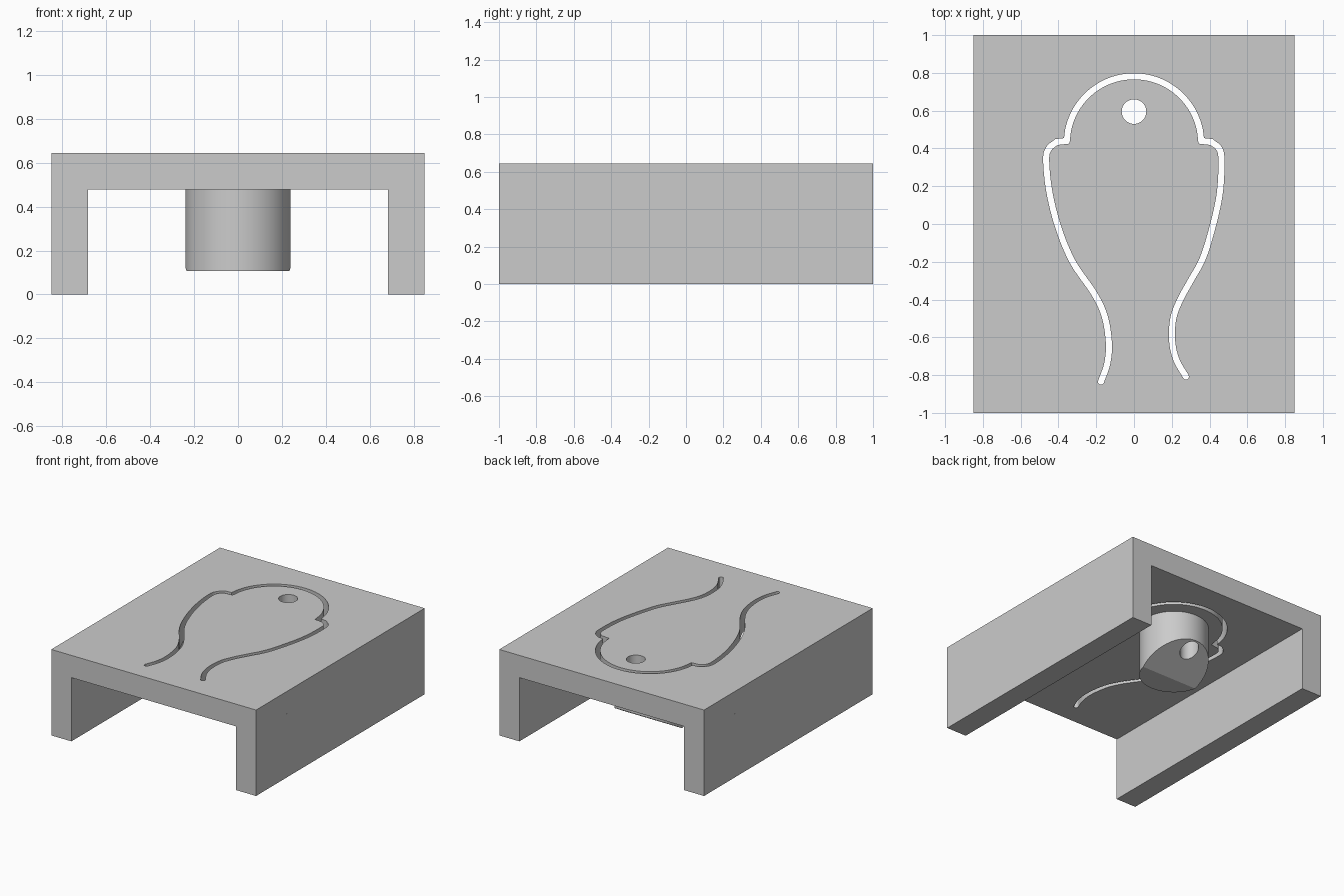
import bpy, bmesh, math
from mathutils import Vector, Matrix

if "Cube" in bpy.data.objects:
    bpy.data.objects.remove(bpy.data.objects["Cube"], do_unlink=True)

HALF_W, HALF_L, HEIGHT = 0.85, 1.0, 0.645
WALL, UNDERSIDE = 0.167, 0.478
BOSS_BOTTOM, SLANT_START, SLANT = 0.107, 0.38, math.tan(math.radians(30))
SLOT_HALF = 0.016

grey = bpy.data.materials.new("plain_grey")
grey.use_nodes = True
COLOUR = (0.6, 0.6, 0.6, 1)
grey.diffuse_color = COLOUR
grey.node_tree.nodes["Principled BSDF"].inputs["Base Color"].default_value = COLOUR


def make_object(name, bm):
    bmesh.ops.recalc_face_normals(bm, faces=bm.faces[:])
    mesh = bpy.data.meshes.new(name)
    bm.to_mesh(mesh)
    bm.free()
    mesh.materials.append(grey)
    obj = bpy.data.objects.new(name, mesh)
    bpy.context.collection.objects.link(obj)
    bpy.ops.object.select_all(action='DESELECT')
    obj.select_set(True)
    bpy.context.view_layer.objects.active = obj
    bpy.ops.object.shade_smooth_by_angle(angle=math.radians(25))


def circle(radius, y, sides):
    return [Vector((radius * math.cos(a), y + radius * math.sin(a)))
            for a in (2 * math.pi * k / sides for k in range(sides))]


def fill(loops, z):
    """Flat sheet bounded by the first loop, with the other loops as holes."""
    bm = bmesh.new()
    for loop in loops:
        verts = [bm.verts.new((p[0], p[1], z)) for p in loop]
        for a, b in zip(verts, verts[1:] + verts[:1]):
            bm.edges.new((a, b))
    bmesh.ops.triangle_fill(bm, use_beauty=True, edges=bm.edges[:], normal=(0, 0, 1))
    return bm


def extrude(bm, height):
    """Thicken the sheet vertically and return the moved vertices."""
    new = bmesh.ops.extrude_face_region(bm, geom=bm.faces[:])["geom"]
    verts = [v for v in new if isinstance(v, bmesh.types.BMVert)]
    bmesh.ops.translate(bm, vec=(0, 0, height), verts=verts)
    return verts


def smooth_path(points, steps=6):
    """Catmull-Rom curve through the points."""
    p = [Vector(q) for q in points]
    p = [2 * p[0] - p[1]] + p + [2 * p[-1] - p[-2]]
    out = []
    for a, b, c, d in zip(p, p[1:], p[2:], p[3:]):
        for i in range(steps):
            t = i / steps
            out.append(0.5 * (2 * b + (c - a) * t + (2 * a - 5 * b + 4 * c - d) * t ** 2
                              + (3 * b - a - 3 * c + d) * t ** 3))
    return out + [p[-2]]


def ribbon(path, half):
    """Outline of a path with mitred corners and rounded ends."""
    left, right = [], []
    for i, p in enumerate(path):
        before = (p - path[i - 1]).normalized() if i else (path[1] - p).normalized()
        after = (path[i + 1] - p).normalized() if i < len(path) - 1 else before
        tangent = (before + after).normalized()
        side = Vector((-tangent.y, tangent.x)) * (half / tangent.dot(before))
        left.append(p + side)
        right.append(p - side)

    def cap(centre, start):
        arm = start - centre
        return [centre + Matrix.Rotation(-math.pi * k / 6, 2) @ arm for k in range(1, 6)]

    return left + cap(path[-1], left[-1]) + right[::-1] + cap(path[0], right[0])


# Fish-shaped slot outline: tail side, shoulder, round head, shoulder, tail side
left_side = smooth_path([(-0.175, -0.835), (-0.142, -0.74), (-0.133, -0.63), (-0.155, -0.49), (-0.21, -0.37),
                         (-0.325, -0.2), (-0.40, -0.02), (-0.448, 0.17), (-0.465, 0.34),
                         (-0.45, 0.40), (-0.41, 0.434)])
right_side = smooth_path([(0.41, 0.434), (0.45, 0.40), (0.463, 0.34),
                          (0.455, 0.17), (0.42, 0.0), (0.365, -0.18), (0.30, -0.3), (0.245, -0.4),
                          (0.208, -0.5), (0.202, -0.62), (0.225, -0.72), (0.275, -0.808)])
head = [Vector((-0.356 * math.cos(a), 0.426 + 0.356 * math.sin(a)))
        for a in (math.pi * k / 48 for k in range(3, 46))]
corners = [Vector((side * 0.356, 0.44)) for side in (-1, 1)]
slot = ribbon(left_side + corners[:1] + head + corners[1:] + right_side, SLOT_HALF)
hole = circle(0.065, 0.595, 48)

# Top plate with the slot and the round hole
rectangle = [(-HALF_W, -HALF_L), (HALF_W, -HALF_L), (HALF_W, HALF_L), (-HALF_W, HALF_L)]
sheet = fill([rectangle, slot, hole], UNDERSIDE)
extrude(sheet, HEIGHT - UNDERSIDE)
make_object("top_plate", sheet)

# Side walls
for name, side in (("left_wall", 1), ("right_wall", -1)):
    bm = bmesh.new()
    place = Matrix.Translation((side * (HALF_W - WALL / 2), 0, UNDERSIDE / 2))
    bmesh.ops.create_cube(bm, size=1, matrix=place @ Matrix.Diagonal((WALL, 2 * HALF_L, UNDERSIDE, 1)))
    make_object(name, bm)

# Round boss with the hole running through, its rear bottom sloping upward
sheet = fill([circle(0.24, 0.43, 96), hole], UNDERSIDE)
bmesh.ops.bisect_plane(sheet, geom=sheet.verts[:] + sheet.edges[:] + sheet.faces[:],
                       plane_co=(0, SLANT_START, 0), plane_no=(0, 1, 0))
for v in extrude(sheet, BOSS_BOTTOM - UNDERSIDE):
    v.co.z += max(0, v.co.y - SLANT_START) * SLANT
make_object("slanted_boss", sheet)
